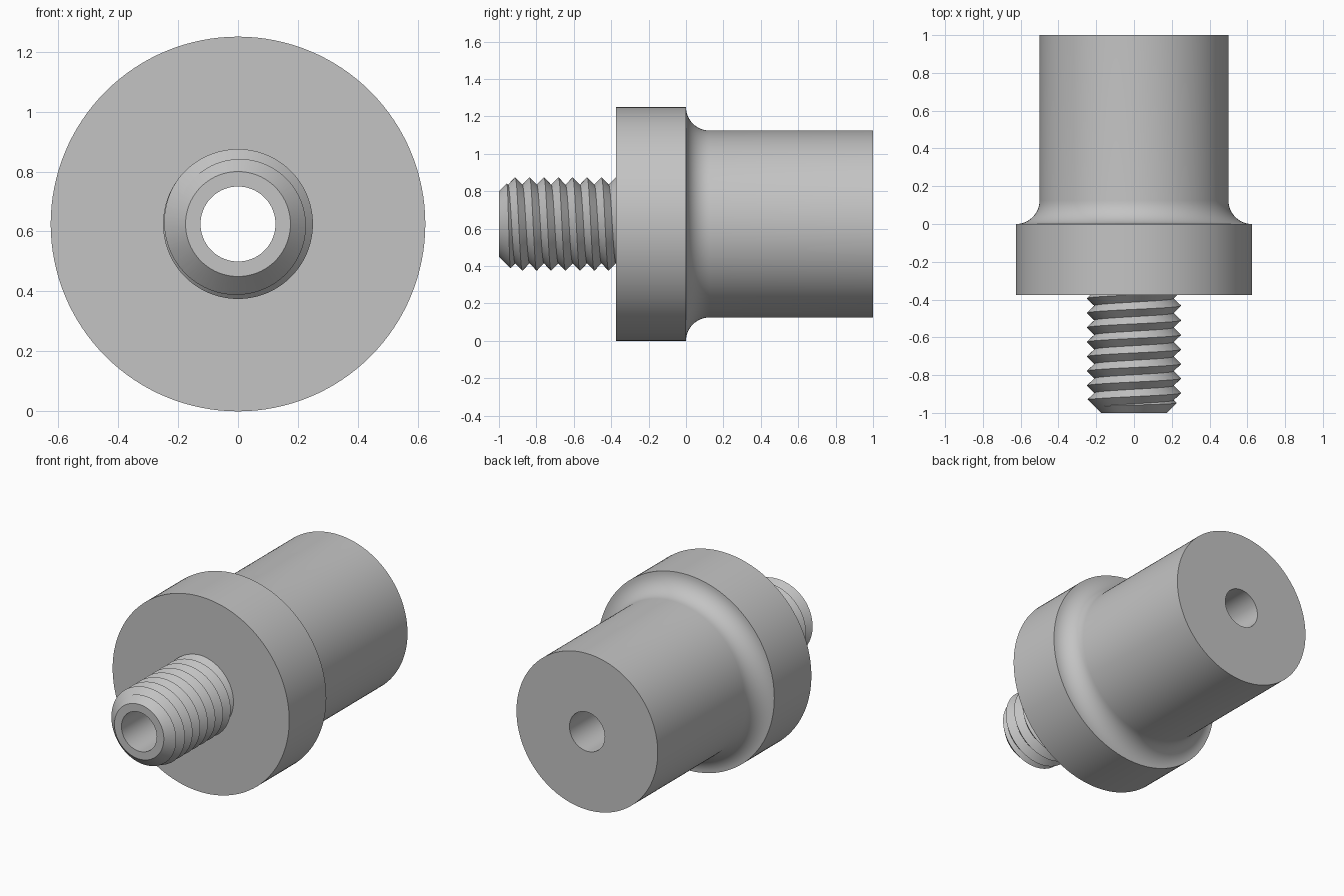
import bpy, bmesh
from math import sin, cos, pi, radians

AXIS_Z = 0.625      # height of the turning axis, which runs along y
SEGMENTS = 128
PITCH = 1 / 13
CREST, ROOT, BORE = 0.25, 0.21, 0.125
SHOULDER = -0.375   # front face of the flange

cube = bpy.data.objects.get("Cube")
if cube:
    bpy.data.objects.remove(cube, do_unlink=True)

steel = bpy.data.materials.new("plain grey metal")
steel.use_nodes = True
GREY = (0.55, 0.55, 0.55, 1)
steel.diffuse_color = GREY
steel.node_tree.nodes["Principled BSDF"].inputs["Base Color"].default_value = GREY


def polar(r, y, angle):
    return (r * sin(angle), y, AXIS_Z + r * cos(angle))


def finish(bm, name):
    bmesh.ops.recalc_face_normals(bm, faces=bm.faces)
    mesh = bpy.data.meshes.new(name)
    bm.to_mesh(mesh)
    bm.free()
    mesh.materials.append(steel)
    obj = bpy.data.objects.new(name, mesh)
    bpy.context.collection.objects.link(obj)
    return obj


def revolve(name, profile, closed):
    """Turn (radius, y) points around the axis."""
    bm = bmesh.new()
    rings = [[bm.verts.new(polar(r, y, 2 * pi * i / SEGMENTS)) for i in range(SEGMENTS)]
             for r, y in profile]
    pairs = list(zip(rings, rings[1:]))
    if closed:
        pairs.append((rings[-1], rings[0]))
    for a, b in pairs:
        for i in range(SEGMENTS):
            j = (i + 1) % SEGMENTS
            bm.faces.new((a[i], a[j], b[j], b[i]))
    return finish(bm, name)


def helix_solid(name, turns, start):
    """Endless right-handed V thread, capped beyond the stud's ends."""
    bm = bmesh.new()
    n, last = SEGMENTS, SEGMENTS * turns

    def point(r, i, shift):
        return bm.verts.new(polar(r, start + PITCH * (i / n + shift), 2 * pi * i / n))

    crest = [point(CREST, i, 0) for i in range(last + 1)]
    root = [point(ROOT, i, 0.5) for i in range(last - n + 1)]
    for i in range(last - n):
        bm.faces.new((crest[i], crest[i + 1], root[i + 1], root[i]))
        bm.faces.new((root[i], root[i + 1], crest[i + n + 1], crest[i + n]))
    for k in (0, last - n):
        loop = crest[k:k + n + 1] + [root[k]]
        hub = bm.verts.new((0, start + PITCH * (k / n + 0.5), AXIS_Z))
        for a, b in zip(loop, loop[1:] + loop[:1]):
            bm.faces.new((a, b, hub))
    return finish(bm, name)


def smooth(obj):
    bpy.ops.object.select_all(action='DESELECT')
    obj.select_set(True)
    bpy.context.view_layer.objects.active = obj
    bpy.ops.object.shade_smooth_by_angle(angle=radians(30))


# Flange, filleted barrel and bore in one turned profile
FILLET = 0.125
fillet = [(0.625 - FILLET * sin(t), FILLET - FILLET * cos(t))
          for t in (pi / 2 * k / 12 for k in range(13))]
body = revolve("flanged_body",
               [(0.2, SHOULDER), (0.625, SHOULDER)] + fillet
               + [(0.5, 1), (BORE, 1), (BORE, SHOULDER)], False)

# Threaded stud: chamfered hollow blank trimmed to the helix
stud = revolve("threaded_stud",
               [(BORE, -1), (0.175, -1), (0.26, -0.915), (0.26, SHOULDER), (BORE, SHOULDER)],
               True)
helix = helix_solid("thread_cutter", 12, SHOULDER - 10 * PITCH)
helix.hide_render = True
trim = stud.modifiers.new("thread", 'BOOLEAN')
trim.operation = 'INTERSECT'
trim.solver = 'EXACT'
trim.object = helix
bpy.context.view_layer.objects.active = stud
bpy.ops.object.modifier_apply(modifier=trim.name)
bpy.data.objects.remove(helix, do_unlink=True)

# Drop the stud's hidden end against the flange
bm = bmesh.new()
bm.from_mesh(stud.data)
hidden = [f for f in bm.faces if all(abs(v.co.y - SHOULDER) < 1e-4 for v in f.verts)]
bmesh.ops.delete(bm, geom=hidden, context='FACES')
bm.to_mesh(stud.data)
bm.free()

for part in (body, stud):
    smooth(part)
